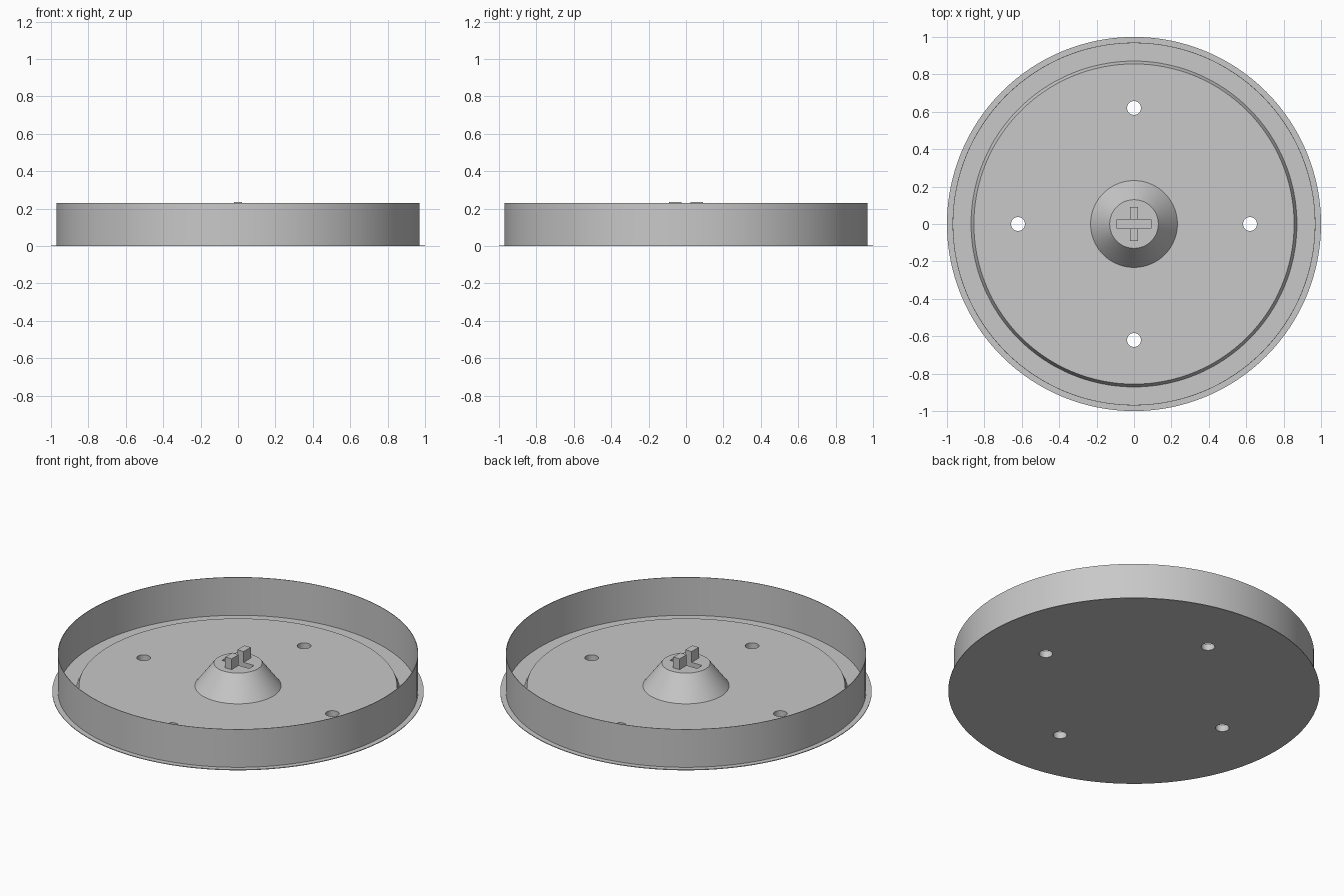
import bpy, bmesh, math
from mathutils import Matrix, Vector

if "Cube" in bpy.data.objects:
    bpy.data.objects.remove(bpy.data.objects["Cube"])

SEG = 128
grey = bpy.data.materials.new("light grey")
grey.diffuse_color = (0.58, 0.58, 0.58, 1)
grey.use_nodes = True
grey.node_tree.nodes["Principled BSDF"].inputs["Base Color"].default_value = grey.diffuse_color


def add_object(name, bm):
    bmesh.ops.recalc_face_normals(bm, faces=bm.faces[:])
    mesh = bpy.data.meshes.new(name)
    bm.to_mesh(mesh)
    bm.free()
    mesh.materials.append(grey)
    obj = bpy.data.objects.new(name, mesh)
    bpy.context.collection.objects.link(obj)
    return obj


def ring(name, profile):
    """Revolve a closed (radius, z) profile into a ring."""
    bm = bmesh.new()
    loops = []
    for i in range(SEG):
        a = 2 * math.pi * i / SEG
        loops.append([bm.verts.new((r * math.cos(a), r * math.sin(a), z)) for r, z in profile])
    n = len(profile)
    for i in range(SEG):
        p, q = loops[i], loops[(i + 1) % SEG]
        for j in range(n):
            k = (j + 1) % n
            bm.faces.new((p[j], q[j], q[k], p[k]))
    return add_object(name, bm)


def frustum(name, r1, r2, z1, z2, x=0, y=0, seg=SEG):
    bm = bmesh.new()
    bmesh.ops.create_cone(bm, cap_ends=True, segments=seg, radius1=r1, radius2=r2, depth=z2 - z1,
                          matrix=Matrix.Translation((x, y, (z1 + z2) / 2)))
    return add_object(name, bm)


def box(name, lo, hi):
    lo, hi = Vector(lo), Vector(hi)
    bm = bmesh.new()
    bmesh.ops.create_cube(bm, size=1, matrix=Matrix.Translation((lo + hi) / 2)
                          @ Matrix.Diagonal((*(hi - lo), 1)))
    return add_object(name, bm)


def cut(obj, cutters):
    """Subtract the cutters, then bake the result and remove them."""
    for c in cutters:
        c.hide_render = True
        mod = obj.modifiers.new("cut", 'BOOLEAN')
        mod.operation = 'DIFFERENCE'
        mod.solver = 'EXACT'
        mod.object = c
    bpy.context.view_layer.update()
    baked = bpy.data.meshes.new_from_object(obj.evaluated_get(bpy.context.evaluated_depsgraph_get()))
    obj.modifiers.clear()
    obj.data = baked
    for c in cutters:
        bpy.data.objects.remove(c)


def smooth(obj):
    obj.data.shade_smooth()
    obj.data.set_sharp_from_angle(angle=math.radians(30))


# Thin base flange and upright rim wall
flange = ring("base_flange", [(0.86, 0), (1.0, 0), (1.0, 0.004), (0.86, 0.004)])
wall = ring("rim_wall", [(0.967, 0.002), (0.97, 0.002), (0.97, 0.23), (0.967, 0.23)])

# Raised floor plate with sloped edge and four through holes
plate = frustum("floor_plate", 0.873, 0.856, 0, 0.037)
cut(plate, [frustum("hole_cutter", 0.037, 0.037, -0.1, 0.1, 0.62 * x, 0.62 * y, 32)
            for x, y in ((1, 0), (-1, 0), (0, 1), (0, -1))])

# Conical hub with a slot across its top
hub = frustum("hub_cone", 0.235, 0.13, 0.033, 0.172)
cut(hub, [box("slot_cutter", (-0.09, -0.023, 0.13), (0.09, 0.023, 0.3))])

# Two drive posts either side of the slot
for side, name in ((-1, "front_post"), (1, "back_post")):
    y = sorted((side * 0.023, side * 0.09))
    box(name, (-0.021, y[0], 0.165), (0.021, y[1], 0.236))

for part in (flange, wall, plate, hub):
    smooth(part)
